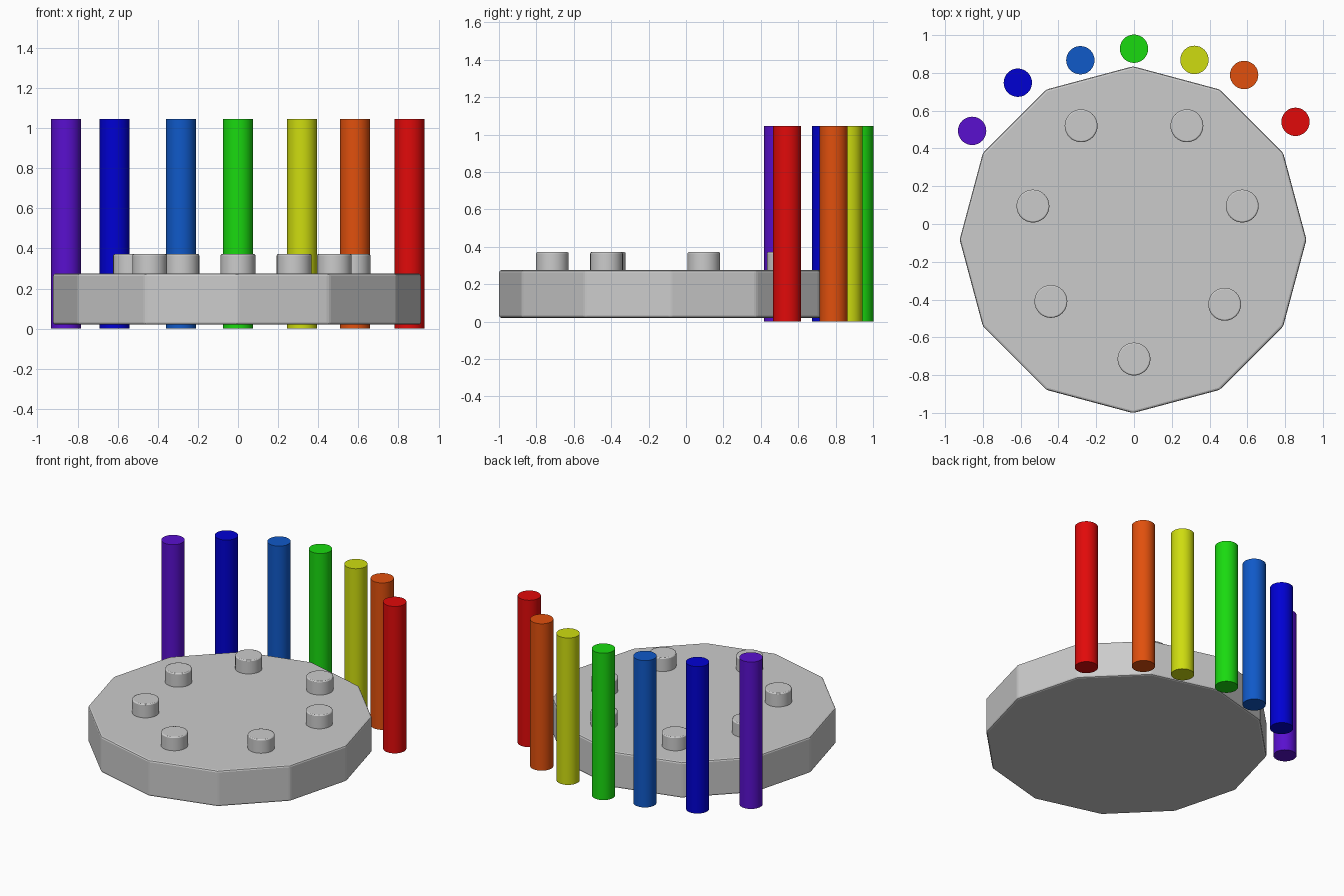
import bpy
from math import radians

if "Cube" in bpy.data.objects:
    bpy.data.objects.remove(bpy.data.objects["Cube"])


def cylinder(name, x, y, z0, z1, radius, sides, bevel=0.0, smooth=True, color=None, turn=0.0):
    bpy.ops.mesh.primitive_cylinder_add(vertices=sides, radius=radius, depth=z1 - z0,
                                        location=(x, y, (z0 + z1) / 2),
                                        rotation=(0, 0, turn))
    ob = bpy.context.object
    ob.name = name
    if smooth:
        bpy.ops.object.shade_smooth_by_angle(angle=radians(30))
    if bevel:
        mod = ob.modifiers.new("edge_bevel", 'BEVEL')
        mod.width = bevel
        mod.segments = 2
        mod.limit_method = 'ANGLE'
        mod.angle_limit = radians(25)
    if color:
        mat = bpy.data.materials.new(name + "_paint")
        mat.diffuse_color = (*color, 1)
        mat.use_nodes = True
        mat.node_tree.nodes["Principled BSDF"].inputs["Base Color"].default_value = mat.diffuse_color
        ob.data.materials.append(mat)
    return ob


# Twelve-sided base slab
cylinder("base", -0.005, -0.083, 0.02, 0.275, 0.918, 12, bevel=0.012, smooth=False)

# Short round studs on the slab
studs = [(-0.28, 0.52), (0.28, 0.52), (-0.535, 0.095), (0.573, 0.095),
         (-0.44, -0.41), (0.48, -0.425), (0.0, -0.715)]
for i, (x, y) in enumerate(studs):
    cylinder(f"stud_{i + 1}", x, y, 0.22, 0.372, 0.087, 32, bevel=0.007)

# Rainbow of upright rods around the back
rods = [("violet", -0.857, 0.493, (0.10, 0.005, 0.62)),
        ("indigo", -0.615, 0.748, (0.0, 0.0, 0.65)),
        ("blue", -0.284, 0.867, (0.005, 0.10, 0.58)),
        ("green", 0.0, 0.928, (0.01, 0.70, 0.005)),
        ("yellow", 0.32, 0.869, (0.62, 0.72, 0.005)),
        ("orange", 0.583, 0.789, (0.75, 0.08, 0.004)),
        ("red", 0.855, 0.541, (0.75, 0.003, 0.003))]
for name, x, y, color in rods:
    cylinder(name + "_rod", x, y, 0.0, 1.045, 0.075, 32, color=color)
